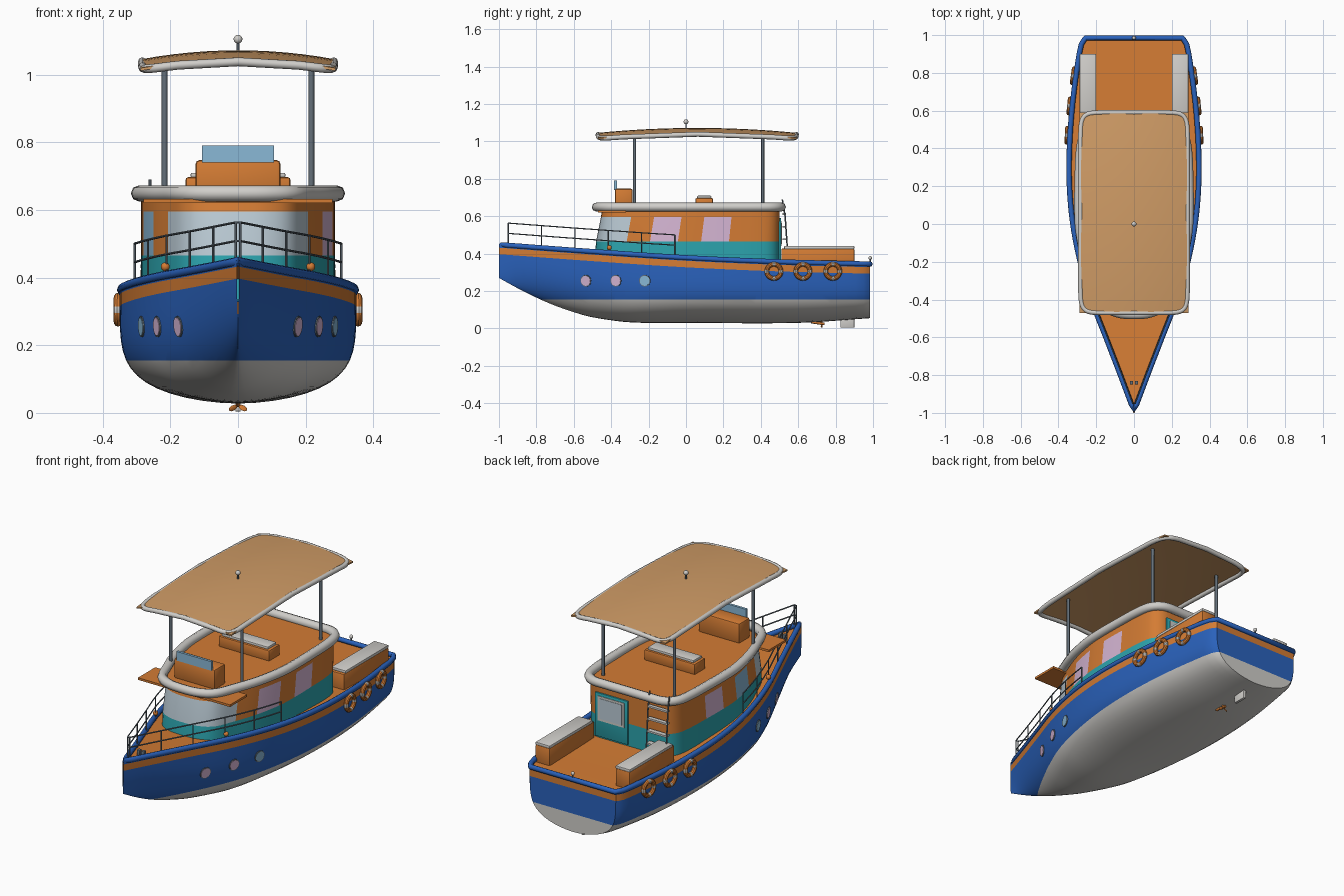
import bpy, bmesh, math
from mathutils import Vector

if "Cube" in bpy.data.objects:
    bpy.data.objects.remove(bpy.data.objects["Cube"])


def mat(name, r, g, b):
    m = bpy.data.materials.new(name)
    m.diffuse_color = [((c / 255 + 0.055) / 1.055) ** 2.4 for c in (r, g, b)] + [1]
    m.use_nodes = True
    m.node_tree.nodes["Principled BSDF"].inputs["Base Color"].default_value = m.diffuse_color
    return m


BLUE, ORANGE = mat("hull blue", 42, 98, 188), mat("deck orange", 212, 124, 52)
TAN, WHITE = mat("canopy tan", 208, 156, 102), mat("off white", 208, 206, 202)
TEAL, PINK = mat("teal", 44, 164, 174), mat("pink glass", 214, 182, 212)
GLASS, PALE = mat("blue glass", 138, 184, 214), mat("pale glass", 188, 204, 214)
STEEL = mat("dark steel", 100, 112, 122)


def finish(ob, mats, smooth=35):
    for m in mats:
        ob.data.materials.append(m)
    bpy.ops.object.select_all(action='DESELECT')
    ob.select_set(True)
    bpy.context.view_layer.objects.active = ob
    if smooth:
        bpy.ops.object.shade_smooth_by_angle(angle=math.radians(smooth))
    return ob


def from_bm(name, bm, mats, smooth=35):
    bmesh.ops.recalc_face_normals(bm, faces=bm.faces[:])
    me = bpy.data.meshes.new(name)
    bm.to_mesh(me)
    bm.free()
    ob = bpy.data.objects.new(name, me)
    bpy.context.collection.objects.link(ob)
    return finish(ob, mats, smooth)


def box(name, x, y, z, m, bevel=0.0):
    bm = bmesh.new()
    bmesh.ops.create_cube(bm, size=1)
    for v in bm.verts:
        v.co = [(a + b) / 2 + c * (b - a) for c, (a, b) in zip(v.co, (x, y, z))]
    if bevel:
        bmesh.ops.bevel(bm, geom=bm.edges[:], offset=bevel, segments=2, affect='EDGES', profile=0.5)
    return from_bm(name, bm, [m])


def tube(name, pts, r, m, closed=False, res=2):
    cu = bpy.data.curves.new(name, 'CURVE')
    cu.dimensions, cu.bevel_depth, cu.bevel_resolution = '3D', r, res
    cu.use_fill_caps = True
    sp = cu.splines.new('POLY')
    sp.points.add(len(pts) - 1)
    for p, q in zip(sp.points, pts):
        p.co = (*q, 1)
    sp.use_cyclic_u = closed
    ob = bpy.data.objects.new(name, cu)
    bpy.context.collection.objects.link(ob)
    bpy.ops.object.select_all(action='DESELECT')
    ob.select_set(True)
    bpy.context.view_layer.objects.active = ob
    bpy.ops.object.convert(target='MESH')
    return finish(bpy.context.object, [m], 50)


def ball(name, p, r, m):
    bpy.ops.mesh.primitive_uv_sphere_add(segments=16, ring_count=10, radius=r, location=p)
    bpy.context.object.name = name
    return finish(bpy.context.object, [m], 60)


def smooth_table(tab):
    ys, vs = zip(*tab)
    n = len(ys)
    d = [(vs[min(i + 1, n - 1)] - vs[max(i - 1, 0)]) / (ys[min(i + 1, n - 1)] - ys[max(i - 1, 0)]) for i in range(n)]

    def f(y):
        y = min(max(y, ys[0]), ys[-1])
        i = max(k for k in range(n - 1) if ys[k] <= y)
        h = ys[i + 1] - ys[i]
        t = (y - ys[i]) / h
        return ((2*t**3 - 3*t*t + 1) * vs[i] + (t**3 - 2*t*t + t) * h * d[i]
                + (3*t*t - 2*t**3) * vs[i + 1] + (t**3 - t*t) * h * d[i + 1])
    return f


# Hull lines: half beam, sheer height and keel height along the length
beam = smooth_table([(-1, .003), (-.8, .078), (-.6, .155), (-.4, .232), (-.2, .291), (0, .33), (.2, .348),
                     (.4, .348), (.6, .335), (.8, .311), (.95, .285), (.985, .262)])
sheer = smooth_table([(-1, .452), (-.5, .415), (0, .382), (.5, .36), (.985, .348)])
keel = smooth_table([(-1, .27), (-.9, .215), (-.8, .165), (-.7, .122), (-.6, .087), (-.5, .06), (-.3, .033),
                     (0, .03), (.6, .03), (.985, .055)])


def half_width(y, z):
    k = min(max((y + 1) / .7, 0), 1)
    t = min(max((z - keel(y)) / (sheer(y) - keel(y)), 0), 1)
    return beam(y) * (1 - (1 - t) ** (2.5 + 2.5 * k)) ** (1 / (1.3 + .5 * k))


def normal(y, z):
    e = .01
    return Vector((1, -(half_width(y + e, z) - half_width(y - e, z)) / (2 * e),
                   -(half_width(y, z + e) - half_width(y, z - e)) / (2 * e))).normalized()


# Hull shell with stripe rows, transom strips and waterline cut
stations = [-1 + 1.95 * i / 44 for i in range(45)] + [.97, .985]
bm = bmesh.new()
rows = []
for y in stations:
    k, s = keel(y), sheer(y)
    zs = [k + (s - .055 - k) * (j / 14) ** 1.8 for j in range(15)] + [s - .02, s]
    rows.append([[bm.verts.new((sd * half_width(y, z), y, z)) for z in zs] for sd in (1, -1)])
quads = [(a[sd][j], b[sd][j], b[sd][j + 1], a[sd][j + 1], j)
         for a, b in zip(rows, rows[1:]) for sd in (0, 1) for j in range(16)]
quads += [(rows[-1][0][j], rows[-1][1][j], rows[-1][1][j + 1], rows[-1][0][j + 1], j) for j in range(16)]
for *q, j in quads:
    bm.faces.new(q).material_index = 1 if j == 14 else 0
bmesh.ops.remove_doubles(bm, verts=bm.verts[:], dist=.0002)
bmesh.ops.bisect_plane(bm, geom=bm.verts[:] + bm.edges[:] + bm.faces[:], plane_co=(0, 0, .155), plane_no=(0, 0, 1))
for f in bm.faces:
    if f.calc_center_median().z < .155:
        f.material_index = 2
from_bm("hull", bm, [BLUE, ORANGE, WHITE], 40)

# Deck just below the rail
bm = bmesh.new()
pairs = [[bm.verts.new((sd * beam(y) * .99, y, sheer(y) - .018)) for sd in (1, -1)] for y in stations]
for a, b in zip(pairs, pairs[1:]):
    bm.faces.new((a[0], b[0], b[1], a[1]))
from_bm("deck", bm, [ORANGE])
side = [(beam(y) - .006, y, sheer(y) - .004) for y in stations[1:]]
tube("gunwale", [(0, -.985, .447)] + side + [(-x, y, z) for x, y, z in reversed(side)], .014, BLUE, True)

# Cabin plan: right half from bow centre to stern centre, smoothed and mirrored
plan = [(0, -.49), (.09, -.48), (.16, -.435), (.207, -.325), (.25, -.2), (.28, -.05), (.287, .075),
        (.285, .225), (.28, .36), (.262, .45), (.21, .495), (.12, .5), (0, .5)]


def catmull(p, n=4):
    e = [(-p[1][0], p[1][1])] + p + [(-p[-2][0], p[-2][1])]
    out = []
    for i in range(1, len(p)):
        a, b, c, d = [Vector(q) for q in e[i - 1:i + 3]]
        for s in range(n):
            t = s / n
            out.append(.5 * (2*b + (c - a)*t + (2*a - 5*b + 4*c - d)*t*t + (3*b - a - 3*c + d)*t**3))
    return out + [Vector(p[-1])]


half = catmull(plan)
loop = half + [Vector((-p.x, p.y)) for p in reversed(half[1:-1])]
bm = bmesh.new()
rings = []
for z in (.33, .465, .595, .64):
    rings.append([bm.verts.new((p.x, p.y + .2 * max(z - .42, 0) * max(.5 - p.y, 0) ** .5, z)) for p in loop])
for r in range(3):
    for i in range(len(loop)):
        j = (i + 1) % len(loop)
        f = bm.faces.new((rings[r][i], rings[r][j], rings[r + 1][j], rings[r + 1][i]))
        m = (loop[i] + loop[j]) / 2
        if r == 0:
            f.material_index = 1
        elif r == 1 and m.y < -.325:
            f.material_index = 2
        elif r == 1 and -.2 < m.y < -.05:
            f.material_index = 3 if m.x > 0 else 4
        elif r == 1 and .075 < m.y < .225:
            f.material_index = 3
bm.faces.new(rings[-1])
from_bm("cabin", bm, [ORANGE, TEAL, PALE, PINK, GLASS])
tube("roof_coaming", [(p.x * 1.02, p.y + .01, .649) for p in loop], .024, WHITE, True)
box("visor", (-.28, .28), (-.47, -.32), (.62, .632), ORANGE)

# Aft door with window, and ladder
box("door", (0, .2), (.495, .508), (.35, .59), TEAL, .003)
box("door_frame", (.02, .18), (.505, .511), (.44, .575), WHITE)
box("door_window", (.033, .167), (.508, .513), (.452, .563), PALE)
for x in (-.26, -.14):
    tube("ladder_rail", [(x, .548, .34), (x, .53, .6), (x, .515, .69)], .004, STEEL)
for i in range(4):
    z = .41 + .067 * i
    box("ladder_step", (-.26, -.14), (.515, .548 - .05 * (z - .34)), (z - .005, z + .005), WHITE)

# Helm and seats
box("helm_console", (-.125, .125), (-.38, -.285), (.635, .747), ORANGE, .01)
box("helm_screen", (-.107, .107), (-.384, -.37), (.74, .79), GLASS)
box("roof_bench", (-.155, .155), (.05, .145), (.635, .697), ORANGE, .008)
box("roof_cushion", (-.14, .14), (.06, .135), (.695, .71), WHITE, .004)
for s in (1, -1):
    xs = sorted((s * .2, s * .288))
    box("aft_bench", xs, (.51, .9), (.32, .427), ORANGE, .006)
    box("aft_cushion", xs, (.525, .9), (.425, .441), WHITE, .004)


# Canopy with frame and posts
def roof(x, y):
    return 1.072 - .026 * (x / .285) ** 2 - .026 * ((y - .06) / .53) ** 2


bm = bmesh.new()
bmesh.ops.create_grid(bm, x_segments=12, y_segments=16, size=1)
bmesh.ops.solidify(bm, geom=bm.faces[:], thickness=.008)
for v in bm.verts:
    x, y = v.co.x * .288, .06 + v.co.y * .53
    v.co = (x, y, roof(x, y) + (0 if abs(v.co.z) < .004 else -.008))
from_bm("canopy", bm, [TAN])
frame = []
for i in range(64):
    a = 2 * math.pi * i / 64
    c, s = math.cos(a), math.sin(a)
    x = .283 * math.copysign(abs(c) ** .2, c)
    y = .06 + .53 * math.copysign(abs(s) ** .12, s)
    frame.append((x, y, roof(x, y) - .008))
tube("canopy_frame", frame, .013, WHITE, True)
for x in (-.217, .217):
    for y in (-.275, .41):
        tube("canopy_post", [(x, y, .63), (x, y, 1.04)], .0085, STEEL)
for y, z in ((0, 1.105), (.985, .377)):
    tube("light_stem", [(0, y, z - .04), (0, y, z)], .004, STEEL)
    ball("light_globe", (0, y, z), .013 if y == 0 else .01, WHITE)

# Bow railing
for h in (.115, .06):
    pts = [(max(beam(y) - .015, 0), y, sheer(y) + h) for y in [-.95 + .0445 * i for i in range(21)]]
    tube("bow_rail", [(-x, y, z) for x, y, z in reversed(pts)] + pts, .0035, STEEL, res=1)
for i in range(6):
    y = -.95 + .178 * i
    for s in (1, -1):
        x = s * (beam(y) - .015)
        tube("rail_post", [(x, y, sheer(y) - .02), (x, y, sheer(y) + .115)], .0035, STEEL, res=1)

# Portholes, life rings and deck lights on both sides
for s in (1, -1):
    for y, m in ((-.535, PINK), (-.375, PINK), (-.22, GLASS)):
        n = normal(y, .255)
        rot = Vector((s * n.x, n.y, n.z)).to_track_quat('Z', 'Y').to_euler()
        for nm, r, d, c in (("porthole_rim", .031, .006, STEEL), ("porthole", .027, .009, m)):
            bpy.ops.mesh.primitive_cylinder_add(vertices=20, radius=r, depth=d, rotation=rot,
                                                location=(s * half_width(y, .255), y, .255))
            bpy.context.object.name = nm
            finish(bpy.context.object, [c])
    for y in (.47, .625, .785):
        n = normal(y, .305)
        bpy.ops.mesh.primitive_torus_add(major_radius=.038, minor_radius=.012, major_segments=32, minor_segments=10,
                                         location=(s * (half_width(y, .305) + .01), y, .305),
                                         rotation=Vector((s * n.x, n.y, 0)).to_track_quat('Z', 'Y').to_euler())
        ob = bpy.context.object
        ob.name = "life_ring"
        finish(ob, [ORANGE, WHITE])
        for f in ob.data.polygons:
            a = math.degrees(math.atan2(f.center.y, f.center.x)) + 12
            f.material_index = 1 if a % 90 < 23 else 0
    ball("deck_light", (s * .215, -.41, .432), .013, ORANGE)
    box("bow_cleat", sorted((s * .004, s * .022)), (-.85, -.83), (.415, .45), STEEL, .003)

# Propeller and rudder
tube("propeller_hub", [(0, .67, .034), (0, .74, .024)], .007, ORANGE)
for a in (90, 210, 330):
    c, s = math.cos(math.radians(a)), math.sin(math.radians(a))
    bm = bmesh.new()
    bmesh.ops.create_uvsphere(bm, u_segments=10, v_segments=6, radius=1)
    for v in bm.verts:
        u, w = .017 + v.co.x * .014, v.co.y * .008
        v.co = (c * u - s * w, .725 + v.co.z * .003 + v.co.y * .004, .023 + s * u + c * w)
    from_bm("propeller_blade", bm, [ORANGE], 60)
box("rudder", (-.008, .008), (.825, .9), (.004, .07), WHITE, .003)
